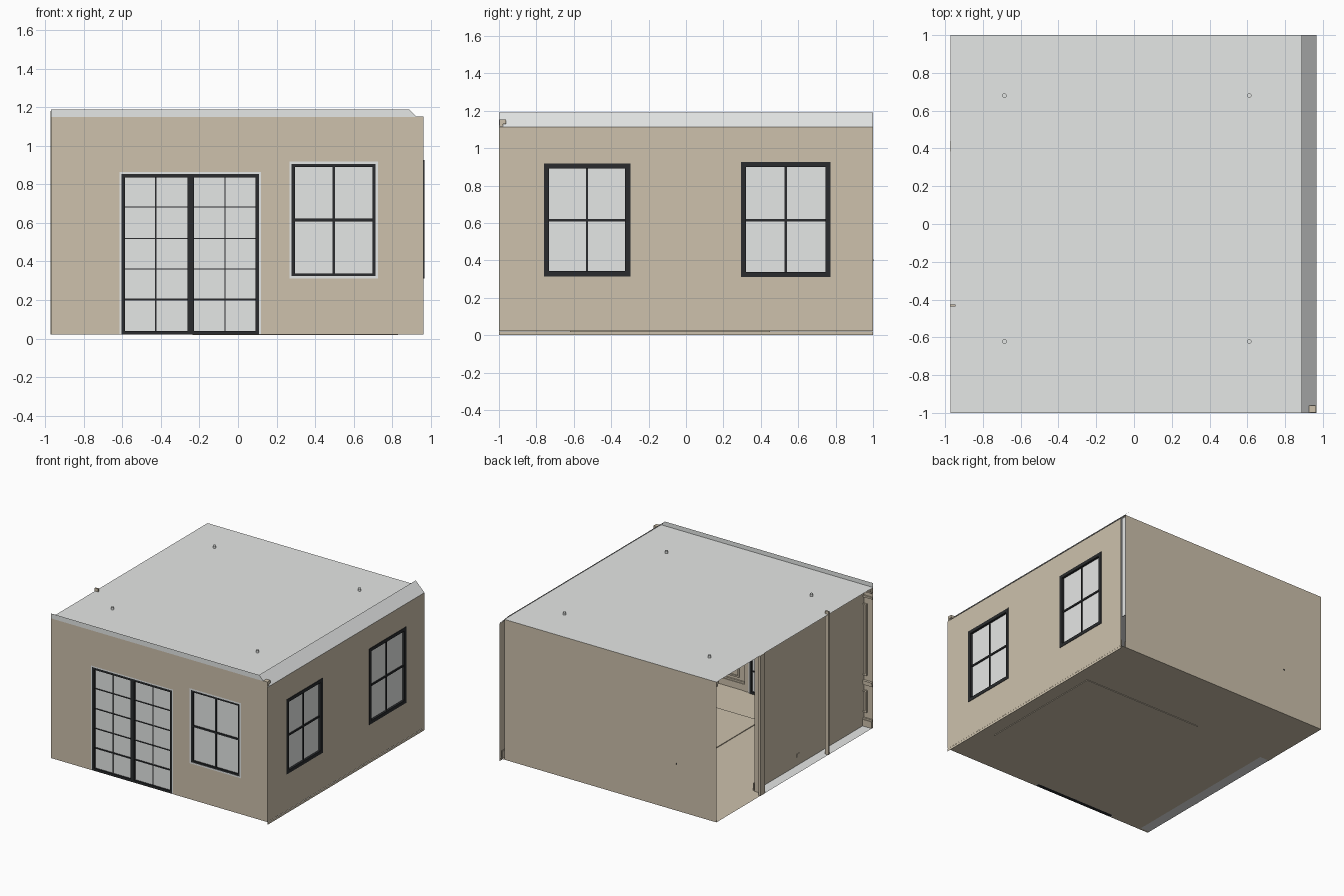
import bpy, bmesh, math

if "Cube" in bpy.data.objects:
    bpy.data.objects.remove(bpy.data.objects["Cube"])


def material(name, rgb):
    m = bpy.data.materials.new(name)
    lin = [(c / 255 / 12.92 if c < 11 else ((c / 255 + 0.055) / 1.055) ** 2.4) for c in rgb]
    m.diffuse_color = (*lin, 1)
    m.use_nodes = True
    m.node_tree.nodes["Principled BSDF"].inputs["Base Color"].default_value = m.diffuse_color
    return m


TAN = material("wall_tan", (205, 193, 172))
WHITE = material("ceiling_grey", (229, 231, 230))
BLACK = material("frame_black", (41, 43, 45))

# Each side of the room maps (along, inward depth, height) to world space
FRONT = lambda u, d, z: (u, -1 + d, z)
BACK = lambda u, d, z: (u, 1 - d, z)
RIGHT = lambda u, d, z: (0.964 - d, u, z)
LEFT = lambda u, d, z: (-0.89 + d, u, z)
WORLD = lambda x, y, z: (x, y, z)


def finish(bm, name, mat):
    bmesh.ops.recalc_face_normals(bm, faces=bm.faces)
    me = bpy.data.meshes.new(name)
    bm.to_mesh(me)
    bm.free()
    me.materials.append(mat)
    ob = bpy.data.objects.new(name, me)
    bpy.context.collection.objects.link(ob)
    return ob


def boxes(name, items, mat, side=WORLD):
    """One object from boxes given as (u0, u1, d0, d1, z0, z1)."""
    bm = bmesh.new()
    for u0, u1, d0, d1, z0, z1 in items:
        a, b = side(u0, d0, z0), side(u1, d1, z1)
        v = bmesh.ops.create_cube(bm, size=1)["verts"]
        for p in v:
            p.co = [(a[i] + b[i]) / 2 + p.co[i] * abs(b[i] - a[i]) for i in range(3)]
    return finish(bm, name, mat)


def ring(u0, u1, z0, z1, w, d0, d1, sill=True):
    """Four boxes forming a rectangular frame inside the given bounds."""
    r = [(u0, u0 + w, d0, d1, z0, z1), (u1 - w, u1, d0, d1, z0, z1),
         (u0 + w, u1 - w, d0, d1, z1 - w, z1)]
    if sill:
        r.append((u0 + w, u1 - w, d0, d1, z0, z0 + w))
    return r


def wall(name, side, u0, u1, z0, z1, holes=(), mat=TAN):
    """Single sheet wall with rectangular openings (u0, u1, z0, z1)."""
    us = sorted({u0, u1, *[h[0] for h in holes], *[h[1] for h in holes]})
    zs = sorted({z0, z1, *[h[2] for h in holes], *[h[3] for h in holes]})
    bm = bmesh.new()
    for a, b in zip(us, us[1:]):
        for c, e in zip(zs, zs[1:]):
            mu, mz = (a + b) / 2, (c + e) / 2
            if any(h[0] < mu < h[1] and h[2] < mz < h[3] for h in holes):
                continue
            bm.faces.new([bm.verts.new(side(u, 0, z))
                          for u, z in ((a, c), (b, c), (b, e), (a, e))])
    bmesh.ops.remove_doubles(bm, verts=bm.verts, dist=1e-5)
    return finish(bm, name, mat)


def sheet(name, pts, mat):
    bm = bmesh.new()
    bm.faces.new([bm.verts.new(p) for p in pts])
    return finish(bm, name, mat)


def slab(name, x0, x1, y0, y1, z, mat):
    return sheet(name, [(x0, y0, z), (x1, y0, z), (x1, y1, z), (x0, y1, z)], mat)


def window(name, side, u0, u1, z0, z1, w, d0):
    """Sash window: black frame with cross bars and a pale pane."""
    um, zm = (u0 + u1) / 2, 0.615
    items = ring(u0, u1, z0, z1, w, d0, 0.03)
    items += [(um - 0.006, um + 0.006, 0.008, 0.026, z0 + w, z1 - w),
              (u0 + w, u1 - w, 0.007, 0.027, zm - 0.007, zm + 0.007)]
    boxes(name + "_frame", items, BLACK, side)
    boxes(name + "_glass", [(u0 + 0.005, u1 - 0.005, 0.015, 0.019, z0 + 0.005, z1 - 0.005)],
          WHITE, side)


F, C = 0.022, 1.155  # floor and ceiling levels
# Walls
door_hole, win_hole = (-0.614, 0.120, F, 0.865), (0.267, 0.726, 0.312, 0.918)
right_wins = [(-0.76, -0.298, 0.315, 0.918), (0.294, 0.772, 0.312, 0.926)]
wall("front_wall", FRONT, -0.972, 0.962, F, 1.15, [door_hole, win_hole])
wall("back_wall", BACK, -0.972, 0.922, F, C)
wall("right_wall", RIGHT, -1, 1, F, 1.112, right_wins)
wall("right_wall_base", RIGHT, -1, 1, 0, F - 0.001)
wall("left_wall", LEFT, -1, 0.40, F, C)
boxes("left_wall_return", [(-0.97, -0.89, 0.396, 0.40, F, C - 0.002)], TAN)
boxes("back_wall_end_return", [(0.916, 0.922, 0.96, 0.999, 0.30, 1.14)], WHITE)

# Floor, side threshold and rug
slab("floor", -0.89, 0.962, -1, 1, F, TAN)
slab("floor_open_side", -0.972, -0.89, 0.40, 1, F, TAN)
slab("side_threshold", -0.972, -0.89, -1, 0.40, F, WHITE)
boxes("rug", [(-0.235, 0.83, -0.62, 0.45, 0.017, 0.028)], TAN)

# Ceiling, with a sloped cove and an upright lip that rise above it
slab("ceiling", -0.972, 0.922, -1, 1, C, WHITE)
sheet("right_cove", [(0.888, -1, 1.19), (0.966, -1, 1.112), (0.966, 1, 1.112), (0.888, 1, 1.19)], WHITE)
sheet("front_ceiling_lip", [(-0.972, -1, 1.15), (0.927, -1, 1.15), (0.888, -1, 1.19), (-0.972, -1, 1.19)], WHITE)

# Windows
window("front_window", FRONT, 0.279, 0.714, 0.322, 0.907, 0.016, 0.002)
for n, b in zip(("right_window_front", "right_window_back"), right_wins):
    window(n, RIGHT, *b, 0.027, -0.003)
boxes("front_window_liner", ring(*win_hole, 0.012, 0.0, 0.03), WHITE, FRONT)
boxes("front_window_casing", ring(0.20, 0.79, 0.25, 0.985, 0.03, 0.0, 0.014)
      + ring(0.235, 0.757, 0.28, 0.95, 0.03, 0.0, 0.022), TAN, FRONT)
for b, n in zip(right_wins, ("front", "back")):
    boxes(f"right_window_{n}_casing", ring(b[0] - 0.05, b[1] + 0.05, b[2] - 0.05, b[3] + 0.05,
                                          0.048, 0.012, 0.024), TAN, RIGHT)

# Double glazed door
boxes("front_door_liner", ring(*door_hole, 0.010, 0.0, 0.03, False), WHITE, FRONT)
d0, d1, dz = -0.604, 0.110, 0.855
bars = ring(d0, d1, F, dz, 0.018, 0.002, 0.032) + [(-0.262, -0.229, 0.001, 0.034, F, dz)]
bars += [(x - 0.003, x + 0.003, 0.01, 0.026, F, dz) for x in (-0.427, -0.067)]
bars += [(d0, d1, 0.01, 0.026, z - h, z + h)
         for z, h in ((0.203, 0.005), (0.36, 0.003), (0.52, 0.003), (0.682, 0.003))]
boxes("front_door_frame", bars, BLACK, FRONT)
boxes("front_door_glass", [(d0 + .005, d1 - .005, 0.016, 0.02, F + .005, dz - .005)], WHITE, FRONT)
boxes("front_door_casing", ring(-0.655, 0.16, F, 0.905, 0.035, 0.0, 0.022, False), TAN, FRONT)

# Front wall panelling: base board, chair rail, panels and frieze
items = []
for a, b in ((-0.97, -0.655), (0.16, 0.958)):
    items += [(a, b, 0.0, 0.018, F, 0.075), (a, b, 0.0, 0.012, 0.075, 0.088)]
for a, b in ((-0.97, -0.655), (0.16, 0.20), (0.79, 0.958)):
    items += [(a, b, 0.0, 0.014, 0.355, 0.375), (a, b, 0.0, 0.02, 0.375, 0.39)]
for a, b in ((-0.92, -0.70), (0.82, 0.93)):
    items += ring(a, b, 0.13, 0.31, 0.012, 0.0, 0.01) + ring(a, b, 0.43, 1.01, 0.012, 0.0, 0.01)
items += ring(0.22, 0.77, 0.11, 0.23, 0.012, 0.0, 0.01)
items += ring(-0.64, 0.14, 0.94, 1.02, 0.012, 0.0, 0.01)
items += [(-0.97, 0.958, 0.0, 0.01, 1.06, 1.075)]
boxes("front_wall_panelling", items, TAN, FRONT)

# Base boards on the other walls
for n, side, a, b in (("back", BACK, -0.53, 0.915), ("right", RIGHT, -0.99, 0.99), ("left", LEFT, -0.99, 0.39)):
    boxes(n + "_baseboard", [(a, b, 0.008, 0.018, F, 0.08)], TAN, side)

# Crown mouldings
for n, side, a, b in (("front", FRONT, -0.97, 0.963), ("back", BACK, -0.97, 0.915)):
    items = [(a, b, 0.002, 0.038, 1.130, 1.152), (a, b, 0.002, 0.022, 1.112, 1.130)]
    boxes(n + "_crown", items, TAN, side)

# Interior door on the back wall, with casing, panels and knob
boxes("back_door_casing", ring(-0.925, -0.55, F, 1.01, 0.035, 0.0, 0.024, False), TAN, BACK)
items = [(-0.89, -0.585, 0.0, 0.013, F, 0.975)]
for z0, z1 in ((0.10, 0.36), (0.42, 0.62), (0.68, 0.92)):
    items += ring(-0.85, -0.63, z0, z1, 0.01, 0.012, 0.018)
boxes("back_door", items, TAN, BACK)
bm = bmesh.new()
bmesh.ops.create_uvsphere(bm, u_segments=12, v_segments=8, radius=0.01)
bmesh.ops.translate(bm, vec=(-0.615, 0.992, 0.40), verts=bm.verts)
finish(bm, "back_door_knob", BLACK)

# Slim posts on the open left side
boxes("left_posts", [(-0.974, -0.945, -0.437, -0.427, F, 1.18),
                     (-0.974, -0.955, 0.385, 0.44, F, C - 0.002)], TAN)
# Wall outlet
boxes("left_outlet", [(-0.18, -0.14, -0.004, 0.0, 0.09, 0.115)], TAN, LEFT)

# Round ceiling lights passing through the ceiling sheet
for i, (x, y) in enumerate([(x, y) for x in (-0.686, 0.61) for y in (-0.622, 0.68)]):
    bm = bmesh.new()
    bmesh.ops.create_cone(bm, cap_ends=True, segments=16, radius1=0.012, radius2=0.012, depth=0.028)
    bmesh.ops.translate(bm, vec=(x, y, C + 0.006), verts=bm.verts)
    finish(bm, f"ceiling_light_{i + 1}", WHITE)
